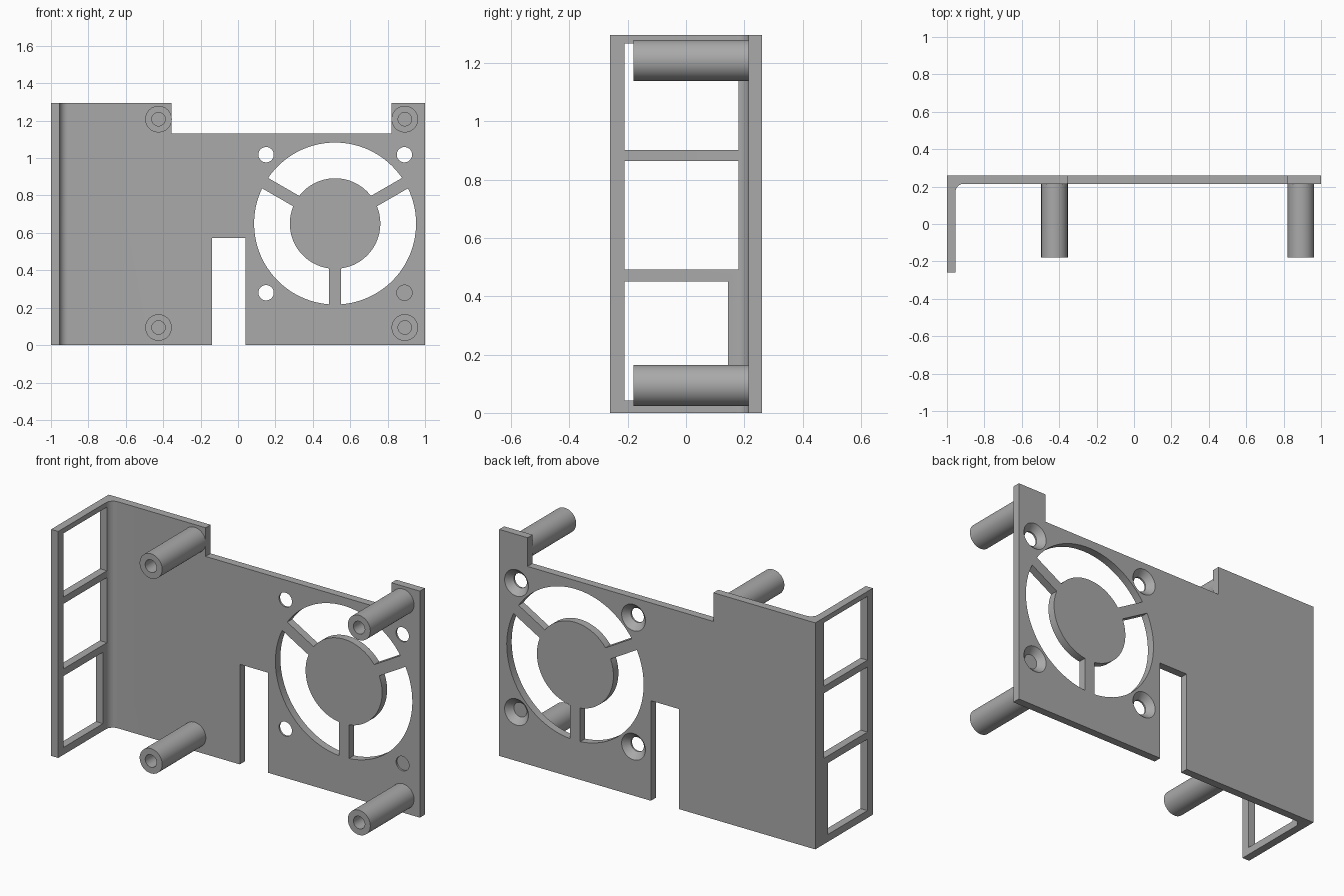
import bpy, bmesh
from math import asin, sin, cos, pi, radians
from mathutils import Matrix, Vector

if "Cube" in bpy.data.objects:
    bpy.data.objects.remove(bpy.data.objects["Cube"])

HEIGHT, DEPTH, BACK, PLATE = 1.295, 0.26, 0.26, 0.215
FAN = Vector((0.519, 0.65))

grey = bpy.data.materials.new("plain grey")
grey.use_nodes = True
colour = (0.4, 0.4, 0.4, 1)
grey.diffuse_color = colour
grey.node_tree.nodes["Principled BSDF"].inputs["Base Color"].default_value = colour


def finish(name, bm):
    bmesh.ops.recalc_face_normals(bm, faces=bm.faces)
    mesh = bpy.data.meshes.new(name)
    bm.to_mesh(mesh)
    bm.free()
    obj = bpy.data.objects.new(name, mesh)
    bpy.context.collection.objects.link(obj)
    mesh.materials.append(grey)
    return obj


def prism(name, points, direction):
    """Extrude a closed outline of 3D points along a direction."""
    bm = bmesh.new()
    face = bm.faces.new([bm.verts.new(p) for p in points])
    out = bmesh.ops.extrude_face_region(bm, geom=[face], use_keep_orig=True)
    verts = [v for v in out["geom"] if isinstance(v, bmesh.types.BMVert)]
    bmesh.ops.translate(bm, verts=verts, vec=direction)
    return finish(name, bm)


def box(name, low, high):
    bm = bmesh.new()
    bmesh.ops.create_cube(bm, size=1)
    low, high = Vector(low), Vector(high)
    for v in bm.verts:
        v.co = (low + high) / 2 + v.co * (high - low)
    return finish(name, bm)


def rod(name, x, z, y0, y1, r0, r1, sides=48):
    """Cylinder or cone along y, radius r0 at y0 and r1 at y1."""
    bm = bmesh.new()
    bmesh.ops.create_cone(bm, cap_ends=True, segments=sides, radius1=r1, radius2=r0, depth=y1 - y0,
                          matrix=Matrix.Translation((x, (y0 + y1) / 2, z)) @ Matrix.Rotation(pi / 2, 4, "X"))
    return finish(name, bm)


def combine(obj, other, operation="DIFFERENCE"):
    mod = obj.modifiers.new("combine", "BOOLEAN")
    mod.operation, mod.object, mod.solver = operation, other, "EXACT"
    bpy.ops.object.select_all(action="DESELECT")
    bpy.context.view_layer.objects.active = obj
    obj.select_set(True)
    bpy.ops.object.modifier_apply(modifier=mod.name)
    bpy.data.objects.remove(other)


def smooth(obj):
    bpy.ops.object.select_all(action="DESELECT")
    bpy.context.view_layer.objects.active = obj
    obj.select_set(True)
    bpy.ops.object.shade_smooth_by_angle(angle=radians(30))


# Bent sheet: back plate and side wall with a rounded inner corner
fillet, inner = 0.045, -0.955
arc = [(inner + fillet - fillet * cos(a), PLATE - fillet + fillet * sin(a), 0)
       for a in [i * pi / 16 for i in range(9)]]
outline = [(-1, -DEPTH, 0), (inner, -DEPTH, 0)] + arc + [(1, PLATE, 0), (1, BACK, 0), (-1, BACK, 0)]
bracket = prism("bracket", outline, (0, 0, HEIGHT))

# Top notch and cable slot
combine(bracket, box("notch_cutter", (-0.355, 0.1, 1.131), (0.82, 0.4, 1.5)))
combine(bracket, box("slot_cutter", (-0.139, 0.1, -0.2), (0.04, 0.4, 0.572)))

# Side wall windows
for z0, z1, y1 in ((0.042, 0.45, 0.144), (0.491, 0.863, 0.18), (0.902, 1.266, 0.18)):
    combine(bracket, box("window_cutter", (-1.2, -0.211, z0), (-0.9, y1, z1)))

# Fan opening: three ring sectors between straight spokes
outer_r, hub_r, half_spoke = 0.433, 0.242, 0.032


def ring_arc(r, start, steps=32):
    trim = asin(half_spoke / r)
    sweep = 2 * pi / 3 - 2 * trim
    return [(FAN.x + r * cos(a), 0.1, FAN.y + r * sin(a))
            for a in [start + trim + sweep * i / steps for i in range(steps + 1)]]


for k in range(3):
    start = pi / 6 + k * 2 * pi / 3
    sector = ring_arc(outer_r, start) + ring_arc(hub_r, start)[::-1]
    combine(bracket, prism("sector_cutter", sector, (0, 0.3, 0)))

# Fan screw holes, countersunk from the back
for x in (0.15, 0.89):
    for z in (0.28, 1.018):
        combine(bracket, rod("hole_cutter", x, z, 0.1, 0.4, 0.041, 0.041))
        combine(bracket, rod("sink_cutter", x, z, 0.225, 0.27, 0.041, 0.085))
smooth(bracket)

# Four standoffs with blind bores
for side, x in (("right", -0.425), ("left", 0.892)):
    for level, z in (("lower", 0.094), ("upper", 1.208)):
        post = rod(f"{level}_{side}_standoff", x, z, -0.18, PLATE + 0.005, 0.071, 0.071)
        combine(post, rod("bore_cutter", x, z, -0.3, 0.16, 0.036, 0.036))
        smooth(post)
